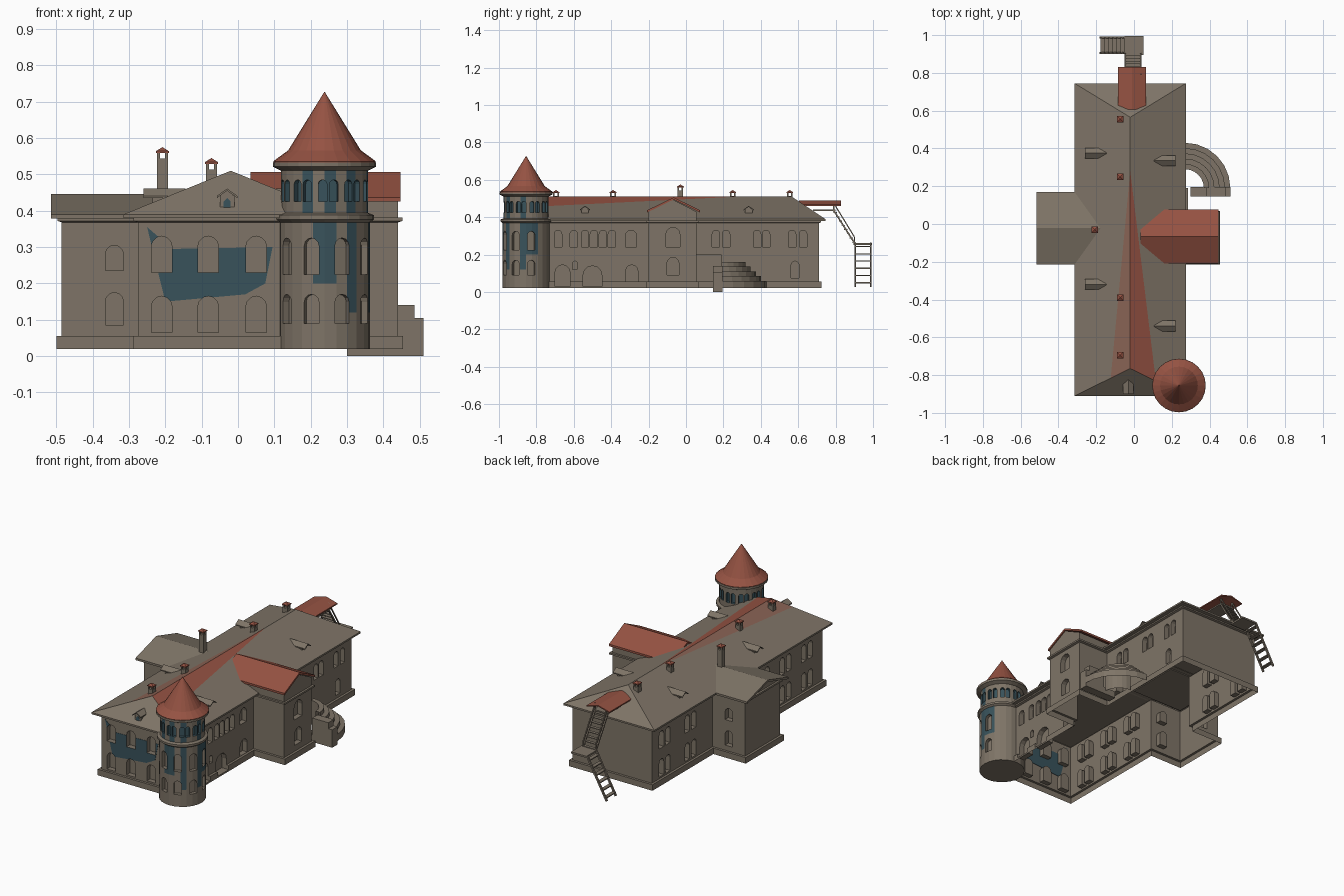
import bpy, bmesh
from math import sin, cos, pi, radians
from mathutils import Vector, Matrix

if "Cube" in bpy.data.objects:
    bpy.data.objects.remove(bpy.data.objects["Cube"])

def mat(name, c):
    m = bpy.data.materials.new(name)
    m.diffuse_color = (*c, 1)
    m.use_nodes = True
    m.node_tree.nodes["Principled BSDF"].inputs["Base Color"].default_value = m.diffuse_color
    return m

STONE = mat("stone", (0.21, 0.175, 0.135))
RED = mat("red_tile", (0.30, 0.085, 0.055))
FADED = mat("faded_tile", (0.25, 0.125, 0.09))
TEAL = mat("teal", (0.04, 0.085, 0.105))

def obj(name, bm, *mats, fix=True):
    if fix:
        bmesh.ops.recalc_face_normals(bm, faces=bm.faces)
    me = bpy.data.meshes.new(name)
    bm.to_mesh(me)
    bm.free()
    for m in mats:
        me.materials.append(m)
    o = bpy.data.objects.new(name, me)
    bpy.context.collection.objects.link(o)
    return o

def add_prism(bm, lo, hi):
    """Closed solid between two matching outlines."""
    a, b = [bm.verts.new(p) for p in lo], [bm.verts.new(p) for p in hi]
    n = len(a)
    bm.faces.new(a[::-1])
    bm.faces.new(b)
    for i in range(n):
        bm.faces.new((a[i], a[(i + 1) % n], b[(i + 1) % n], b[i]))

def prism(name, pts, axis, a, b, m=STONE):
    """Extrude a (horizontal, z) profile along x or y."""
    f = (lambda p, d: (d, p[0], p[1])) if axis == 'x' else (lambda p, d: (p[0], d, p[1]))
    bm = bmesh.new()
    add_prism(bm, [f(p, a) for p in pts], [f(p, b) for p in pts])
    return obj(name, bm, m)

def chevron(c, half, eave, ridge, t):
    return [(c - half, eave), (c, ridge), (c + half, eave),
            (c + half, eave - t), (c, ridge - t), (c - half, eave - t)]

def gable(c, half, base, eave, ridge):
    return [(c - half, base), (c + half, base), (c + half, eave), (c, ridge), (c - half, eave)]

def add_box(bm, x0, x1, y0, y1, z0, z1):
    r = [(x0, y0), (x1, y0), (x1, y1), (x0, y1)]
    add_prism(bm, [(*p, z0) for p in r], [(*p, z1) for p in r])

def add_bar(bm, p, q, t=0.008):
    p, q = Vector(p), Vector(q)
    d = q - p
    M = Matrix.Translation((p + q) / 2) @ d.to_track_quat('Z', 'Y').to_matrix().to_4x4()
    bmesh.ops.create_cube(bm, size=1, matrix=M @ Matrix.Diagonal((t, t, d.length, 1)))

def lathe(bm, prof, cx, cy, n, a0=0, a1=2 * pi):
    full = a1 - a0 > 6.2
    rings = []
    for r, z in prof:
        rings.append([bm.verts.new((cx + r * cos(a0 + (a1 - a0) * i / n),
                                    cy + r * sin(a0 + (a1 - a0) * i / n), z))
                      for i in range(n if full else n + 1)])
    for A, B in zip(rings, rings[1:]):
        for i in range(n):
            j = (i + 1) % len(A)
            bm.faces.new((A[i], A[j], B[j], B[i]))
    return rings

def add_arch(bm, x, y, deg, w, z0, z1, depth=0.03):
    """Arched window cutter on a wall whose outward normal is at deg from the front."""
    a = radians(deg)
    n, t = Vector((sin(a), -cos(a), 0)), Vector((cos(a), sin(a), 0))
    r = w / 2
    pts = [(-r, z0), (r, z0)] + [(r * cos(k * pi / 6), z1 - r + r * sin(k * pi / 6)) for k in range(7)]
    base = Vector((x, y, 0))
    f = lambda d: [base + n * d + t * u + Vector((0, 0, z)) for u, z in pts]
    add_prism(bm, f(-depth), f(0.025))

def carve(o, cutter, open_bottom=False):
    mod = o.modifiers.new("windows", 'BOOLEAN')
    mod.operation, mod.solver, mod.object = 'DIFFERENCE', 'EXACT', cutter
    mod.material_mode = 'TRANSFER'
    me = bpy.data.meshes.new_from_object(o.evaluated_get(bpy.context.evaluated_depsgraph_get()))
    o.modifiers.clear()
    if open_bottom:
        bm = bmesh.new()
        bm.from_mesh(me)
        bmesh.ops.delete(bm, geom=[f for f in bm.faces if f.normal.z < -0.5 and f.calc_center_median().z < 0.025],
                         context='FACES')
        bm.to_mesh(me)
        bm.free()
    o.data = me

# Main body: cross-shaped plan with plinth and cornice
plan = [(-.275, -.875), (.24, -.875), (.24, -.2), (.44, -.2), (.44, .055), (.24, .055), (.24, .71),
        (-.275, .71), (-.275, .145), (-.485, .145), (-.485, -.18), (-.275, -.18)]

def offset(d):
    out = []
    for i, p in enumerate(plan):
        p, a, b = Vector(p), Vector(plan[i - 1]), Vector(plan[(i + 1) % len(plan)])
        e, g = (p - a).normalized(), (b - p).normalized()
        out.append(p + d * Vector((e.y + g.y, -e.x - g.x)))
    return out

bm = bmesh.new()
rings = [[bm.verts.new((*p, z)) for p in offset(d)]
         for d, z in [(.014, .02), (.014, .055), (0, .055), (0, .368), (.012, .372), (.012, .382)]]
for A, B in zip(rings, rings[1:]):
    for i in range(len(A)):
        j = (i + 1) % len(A)
        bm.faces.new((A[i], A[j], B[j], B[i]))
bm.faces.new(rings[0][::-1])
bm.faces.new(rings[-1])
body = obj("main_walls", bm, STONE)

# Window niches
bm = bmesh.new()
for z0, z1 in [(.065, .165), (.23, .33)]:
    for x in (-.21, -.082, .05):
        add_arch(bm, x, -.875, 0, .057, z0, z1)
    for y in (.62, .56, .38, .32, -.3, -.36, -.5, -.56, -.7, -.76):
        add_arch(bm, -.275, y, -90, .042, z0, z1)
for z0, z1 in [(.085, .175), (.235, .305)]:
    add_arch(bm, -.34, -.18, 0, .05, z0, z1)
    add_arch(bm, -.38, .145, 180, .05, z0, z1)
for y in (-.684, -.6, -.54, -.492, -.444, -.396, .16, .214, .38, .428, .567, .626):
    add_arch(bm, .24, y, 90, .04, .24, .33)
for y, w, z0, z1 in [(-.294, .06, .24, .33), (-.66, .08, .03, .145), (-.594, .025, .12, .165),
                     (-.5, .1, .03, .14), (-.29, .065, .057, .145), (.583, .043, .075, .165)]:
    add_arch(bm, .24, y, 90, w, z0, z1)
add_arch(bm, .44, -.07, 90, .075, .24, .345)
add_arch(bm, .44, -.07, 90, .065, .09, .185)
cut = obj("window_cutter", bm, STONE)
panel = prism("front_painted_panel", [(-.25, .355), (-.2, .15), (.02, .17), (.075, .2), (.095, .3), (-.18, .295)],
              'y', -.8765, -.873, TEAL)
carve(body, cut, True)
carve(panel, cut)
cut.hide_render = True
cut.hide_viewport = True

# Main hipped roof with red stained areas beside the ridge
bm = bmesh.new()
corners = [(-.315, -.91), (.275, -.91), (.275, .745), (-.315, .745)]
lo = [bm.verts.new((*p, .38)) for p in corners]
hi = [bm.verts.new((*p, .39)) for p in corners]
V = lambda *p: bm.verts.new(p)
R0, R1, M = V(-.02, -.765, .51), V(-.02, .565, .51), V(-.02, .28, .51)
P, Q = V(*R0.co.lerp(hi[1].co, .46)), V(*R0.co.lerp(hi[0].co, .35))
for i in range(4):
    bm.faces.new((lo[i], lo[(i + 1) % 4], hi[(i + 1) % 4], hi[i]))
bm.faces.new(lo[::-1])
bm.faces.new((hi[0], hi[1], P, R0, Q))
bm.faces.new((hi[2], hi[3], R1))
bm.faces.new((P, hi[1], hi[2], R1, M))
bm.faces.new((hi[3], hi[0], Q, M, R1))
bm.faces.new((R0, P, M)).material_index = 1
bm.faces.new((Q, R0, M)).material_index = 2
obj("main_roof", bm, STONE, RED, FADED)

# Side wing roofs
prism("left_wing_gable", gable(-.02, .16, .375, .385, .437), 'x', -.485, -.15)
prism("left_wing_roof", chevron(-.0225, .1925, .39, .446, .012), 'x', -.515, -.14)
prism("right_wing_gable", gable(-.0725, .1275, .375, .43, .495), 'x', .05, .44)
prism("right_wing_roof", chevron(-.066, .142, .437, .506, .012), 'x', .035, .447, RED)

# Roof dormers
def dormer(name, c, axis, d0, d1, d2, base):
    prism(name + "_body", gable(c, .02, base, .44, .456), axis, d0, d1)
    prism(name + "_roof", chevron(c, .028, .441, .461, .006), axis, d0, d2)

for s, ys in [(1, (.335, -.54)), (-1, (.375, -.32))]:
    for y in ys:
        dormer("side_dormer", y, 'x', -.02 + s * .125, -.02 + s * .215, -.02 + s * .24, .40)
dormer("front_dormer", -.03, 'y', -.81, -.885, -.9, .385)
prism("front_dormer_window", gable(-.03, .01, .4, .425, .435), 'y', -.887, -.88, TEAL)

# Chimneys with open tops and red caps
for x, y, top, base in [(-.073, .555, .545, .45), (-.073, .25, .545, .45), (-.073, -.39, .545, .45),
                        (-.073, -.695, .545, .45), (-.208, -.03, .575, .40)]:
    bm = bmesh.new()
    add_box(bm, x - .015, x + .015, y - .015, y + .015, base, top - .032)
    for sx in (-1, 1):
        for sy in (-1, 1):
            px, py = x + sx * .011, y + sy * .011
            add_box(bm, px - .004, px + .004, py - .004, py + .004, top - .032, top - .012)
    obj("chimney", bm, STONE)
    bm = bmesh.new()
    add_box(bm, x - .018, x + .018, y - .018, y + .018, top - .016, top - .011)
    bmesh.ops.create_cone(bm, segments=4, radius1=.025, radius2=0, depth=.011, cap_ends=True,
                          matrix=Matrix.Translation((x, y, top - .0055)) @ Matrix.Rotation(pi / 4, 4, 'Z'))
    obj("chimney_cap", bm, RED)

# Round corner tower
TX, TY = .238, -.855
bm = bmesh.new()
prof = [(.125, .02), (.125, .12), (.125, .2), (.125, .368), (.136, .376), (.136, .388), (.12, .394),
        (.12, .51), (.142, .521), (.142, .533)]
rings = lathe(bm, prof, TX, TY, 24)
bm.faces.new(rings[0][::-1])
bm.faces.new(rings[-1])
bm.faces.ensure_lookup_table()
for ring, segs in [(2, (17, 18, 20, 23, 0, 1)), (1, (20, 23)), (6, (16, 18, 20, 23))]:
    for s in segs:
        bm.faces[ring * 24 + s].material_index = 1
tower = obj("tower_wall", bm, STONE, TEAL)

bm = bmesh.new()
for deg in (-57, -17, 23, 63, 103):
    a = radians(deg)
    for z0, z1 in [(.09, .17), (.225, .325)]:
        add_arch(bm, TX + .125 * sin(a), TY - .125 * cos(a), deg, .042, z0, z1, .022)
cut = obj("tower_cutter", bm, STONE)
carve(tower, cut)
cut.hide_render = cut.hide_viewport = True
bm = bmesh.new()
for k in range(10):
    for d in (-7.5, 7.5):
        a = radians(5 + 36 * k + d)
        add_arch(bm, TX + .12 * sin(a), TY - .12 * cos(a), 5 + 36 * k + d, .024, .425, .485, .018)
cut = obj("belfry_cutter", bm, TEAL)
carve(tower, cut)
cut.hide_render = cut.hide_viewport = True

bm = bmesh.new()
rings = lathe(bm, [(.14, .531), (.141, .536), (.122, .55), (.1, .566), (.0005, .727)], TX, TY, 24)
bm.faces.new(rings[0][::-1])
bm.faces.new(rings[-1])
obj("tower_roof", bm, RED)

# Curved entrance steps, cheek wall and door landing
prof = [(.1, .02), (.1, .16)]
for k in range(5):
    r = .128 + .028 * k
    prof += [(r, .16 - .025 * k), (r, .135 - .025 * k if k < 4 else .02)]
bm = bmesh.new()
lathe(bm, prof, .27, .19, 6, 0, pi / 2)
obj("curved_steps", bm, STONE)
prism("steps_cheek", [(.3, 0), (.51, 0), (.51, .105), (.485, .105), (.485, .14), (.38, .14), (.38, .04), (.3, .04)],
      'y', .145, .195)
bm = bmesh.new()
add_box(bm, .235, .285, .055, .19, .055, .2)
obj("door_landing", bm, STONE)

# Rear fire stair: canopy, upper flight, landing, lower flight
prism("rear_canopy", chevron(-.01, .074, .468, .488, .007), 'y', .605, .83, RED)
bm = bmesh.new()
add_box(bm, -.05, .04, .68, .8, .432, .44)
add_box(bm, -.05, .05, .895, .995, .252, .262)
for x in (-.046, .036):
    add_bar(bm, (x, .79, .436), (x, .905, .255))
    add_bar(bm, (x, .79, .475), (x, .9, .295), .006)
    add_bar(bm, (x, .79, .43), (x, .79, .475), .006)
    add_bar(bm, (x, .9, .255), (x, .9, .295), .006)
for k in range(8):
    t = (k + .5) / 8
    y, z = .79 + .115 * t, .436 - .181 * t
    add_box(bm, -.046, .036, y - .009, y + .009, z - .002, z + .002)
for y in (.905, .988):
    add_bar(bm, (-.05, y, .262), (-.178, y, .03), .01)
for k in range(6):
    t = (k + .5) / 6
    x, z = -.05 - .128 * t, .262 - .232 * t
    add_box(bm, x - .011, x + .011, .905, .988, z - .003, z + .003)
obj("rear_stair", bm, STONE)
